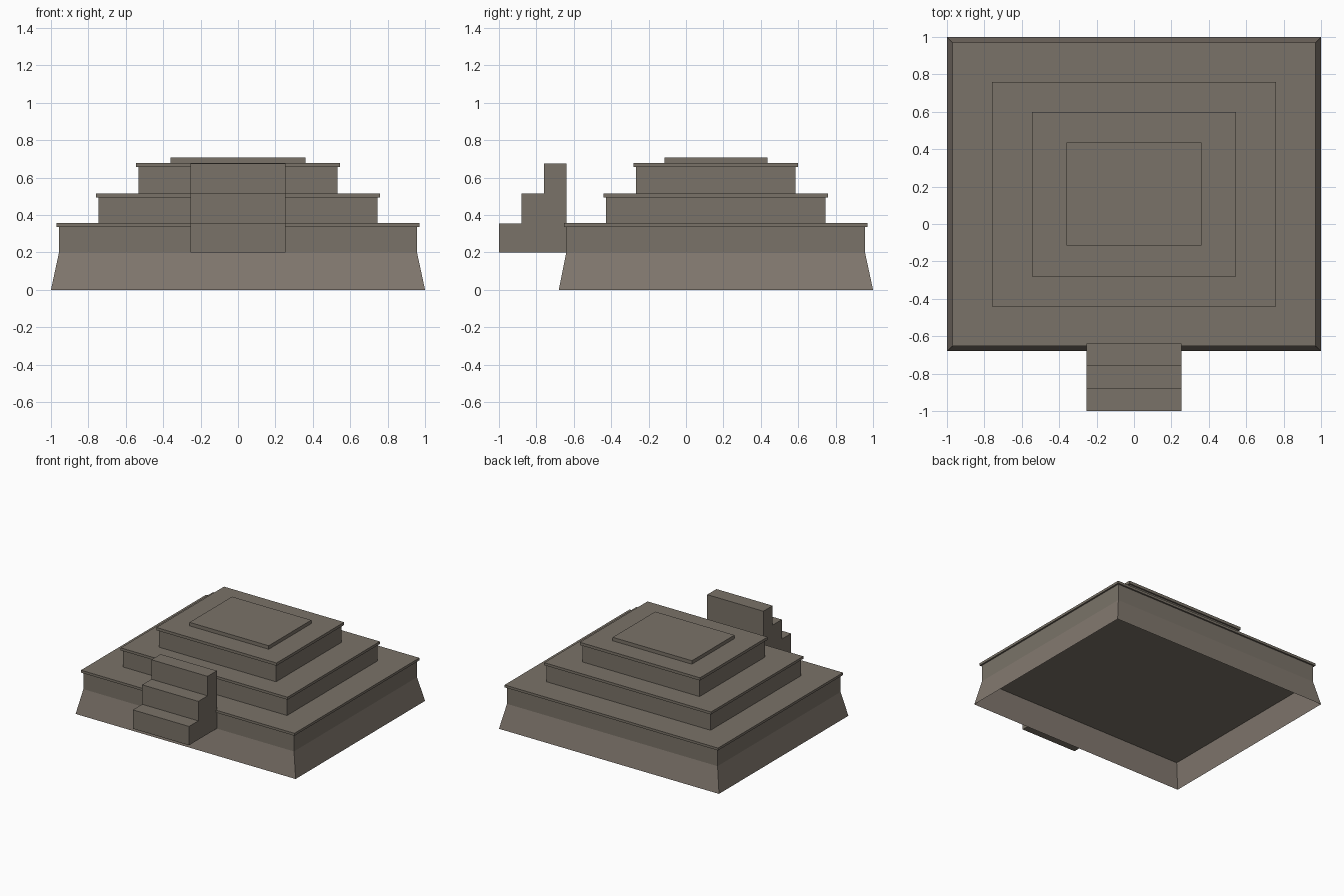
import bpy
import bmesh

cube = bpy.data.objects.get("Cube")
if cube:
    bpy.data.objects.remove(cube, do_unlink=True)


def make_material(name, color):
    mat = bpy.data.materials.new(name)
    mat.use_nodes = True
    mat.diffuse_color = color
    bsdf = mat.node_tree.nodes["Principled BSDF"]
    bsdf.inputs["Base Color"].default_value = color
    bsdf.inputs["Roughness"].default_value = 0.9
    return mat


stone = make_material("grey brown stone", (0.195, 0.171, 0.138, 1))
warm_stone = make_material("warm stone", (0.225, 0.190, 0.160, 1))


def finish(name, bm, mat):
    mesh = bpy.data.meshes.new(name)
    bm.to_mesh(mesh)
    bm.free()
    mesh.materials.append(mat)
    obj = bpy.data.objects.new(name, mesh)
    bpy.context.collection.objects.link(obj)
    return obj


def ring(bm, half_x, y0, y1, z):
    corners = ((-half_x, y0), (half_x, y0), (half_x, y1), (-half_x, y1))
    return [bm.verts.new((x, y, z)) for x, y in corners]


def bridge(bm, low, high):
    for i in range(4):
        j = (i + 1) % 4
        bm.faces.new((low[i], low[j], high[j], high[i]))


def slab(name, half_x, y0, y1, z0, z1, mat):
    bm = bmesh.new()
    low, high = ring(bm, half_x, y0, y1, z0), ring(bm, half_x, y0, y1, z1)
    bridge(bm, low, high)
    bm.faces.new(low[::-1])
    bm.faces.new(high)
    return finish(name, bm, mat)


# Flared foundation skirt, open underneath
bm = bmesh.new()
bridge(bm, ring(bm, 1.0, -0.68, 1.0, 0), ring(bm, 0.957, -0.64, 0.957, 0.2))
finish("foundation_skirt", bm, warm_stone)

# Terraces, each with an overhanging lip: half width, front, back, bottom, lip bottom, top
terraces = {
    "lower": (0.957, -0.64, 0.957, 0.2, 0.337, 0.357),
    "middle": (0.745, -0.427, 0.745, 0.357, 0.495, 0.516),
    "upper": (0.533, -0.267, 0.585, 0.516, 0.656, 0.679),
}
lip = 0.013
for label, (hx, y0, y1, z0, z1, z2) in terraces.items():
    slab(label + "_terrace", hx, y0, y1, z0, z1, stone)
    slab(label + "_terrace_lip", hx + lip, y0 - lip, y1 + lip, z1, z2, stone)

# Top platform
slab("top_platform", 0.36, -0.115, 0.437, 0.679, 0.708, stone)

# Front stairs, one stepped profile swept across the width
profile = [(-0.64, 0.2), (-1.0, 0.2)]
for i in range(3):
    top = 0.355 + 0.16 * i
    profile += [(-1.0 + 0.12 * i, top), (-0.88 + 0.12 * i, top)]
bm = bmesh.new()
side = bm.faces.new([bm.verts.new((-0.255, y, z)) for y, z in profile])
swept = bmesh.ops.extrude_face_region(bm, geom=[side])["geom"]
bmesh.ops.translate(bm, vec=(0.51, 0, 0),
                    verts=[v for v in swept if isinstance(v, bmesh.types.BMVert)])
bmesh.ops.recalc_face_normals(bm, faces=bm.faces)
finish("front_stairs", bm, stone)
